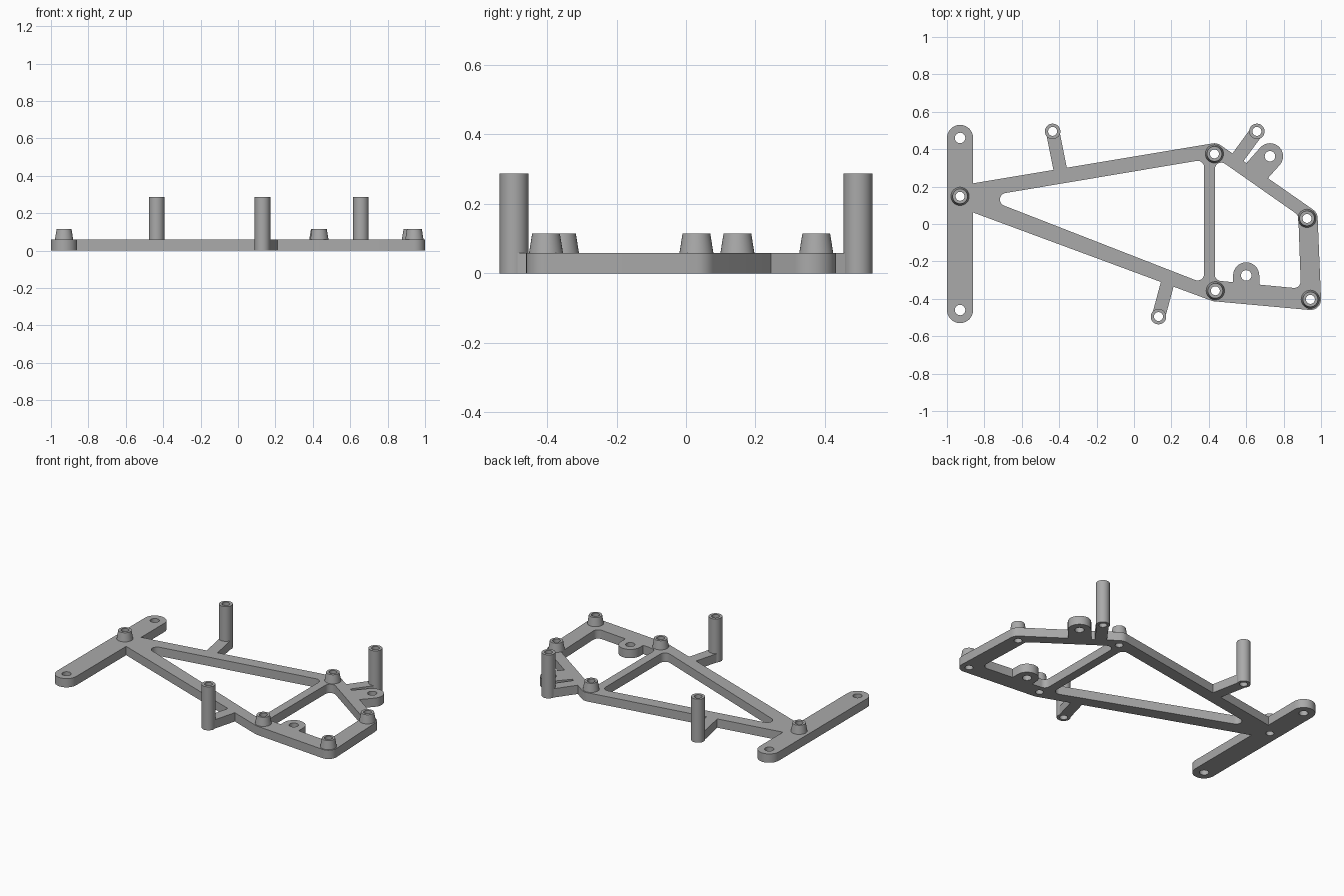
import bpy, bmesh, math
from mathutils import Vector
from mathutils.geometry import convex_hull_2d

old = bpy.data.objects.get("Cube")
if old:
    bpy.data.objects.remove(old, do_unlink=True)

grey = bpy.data.materials.new("plain grey")
grey.use_nodes = True
grey.diffuse_color = (0.4, 0.4, 0.4, 1)
grey.node_tree.nodes["Principled BSDF"].inputs["Base Color"].default_value = (0.4, 0.4, 0.4, 1)

T, BOSS_H, POST_H = 0.058, 0.114, 0.287   # plate, boss and post tops
BORE, SEG = 0.024, 32


def make(name, bm):
    bmesh.ops.recalc_face_normals(bm, faces=bm.faces[:])
    mesh = bpy.data.meshes.new(name)
    bm.to_mesh(mesh)
    bm.free()
    mesh.materials.append(grey)
    obj = bpy.data.objects.new(name, mesh)
    bpy.context.collection.objects.link(obj)
    return obj


def smooth(obj):
    bpy.ops.object.select_all(action='DESELECT')
    obj.select_set(True)
    bpy.context.view_layer.objects.active = obj
    bpy.ops.object.shade_smooth_by_angle(angle=math.radians(30))


def slab(name, centres, r, z0=0.0, z1=T):
    """Prism wrapped tightly around equal circles."""
    pts = [Vector((x + r * math.cos(a), y + r * math.sin(a)))
           for x, y in centres
           for a in (math.tau * i / SEG for i in range(SEG))]
    outline = [pts[i] for i in convex_hull_2d(pts)]
    bm = bmesh.new()
    face = bm.faces.new([bm.verts.new((p.x, p.y, z0)) for p in outline])
    top = bmesh.ops.extrude_face_region(bm, geom=[face])["geom"]
    bmesh.ops.translate(bm, vec=(0, 0, z1 - z0),
                        verts=[v for v in top if isinstance(v, bmesh.types.BMVert)])
    return make(name, bm)


def cutter(centres, r):
    return slab("cutter", centres, r, -0.1, 0.5)


def combine(base, tool, operation):
    """Apply a boolean and discard the tool."""
    tool.hide_render = True
    mod = base.modifiers.new("combine", 'BOOLEAN')
    mod.operation, mod.solver, mod.object = operation, 'EXACT', tool
    deps = bpy.context.evaluated_depsgraph_get()
    deps.update()
    mesh = bpy.data.meshes.new_from_object(base.evaluated_get(deps))
    base.modifiers.clear()
    base.data = mesh
    bpy.data.objects.remove(tool, do_unlink=True)


def tube(name, centre, z0, z1, r0, r1):
    """Bored round pillar, open where it meets the bore."""
    bm = bmesh.new()
    rings = []
    for r, z in ((BORE, z0), (r0, z0), (r1, z1), (BORE, z1)):
        rings.append([bm.verts.new((centre[0] + r * math.cos(math.tau * i / SEG),
                                    centre[1] + r * math.sin(math.tau * i / SEG), z))
                      for i in range(SEG)])
    for k in range(4):
        a, b = rings[k], rings[(k + 1) % 4]
        for i in range(SEG):
            j = (i + 1) % SEG
            bm.faces.new((a[i], a[j], b[j], b[i]))
    smooth(make(name, bm))


bosses = {"rear_bar_boss": (-0.93, 0.148), "upper_middle_boss": (0.43, 0.375),
          "upper_end_boss": (0.925, 0.03), "lower_end_boss": (0.943, -0.403),
          "lower_middle_boss": (0.435, -0.357)}
# Post centre, then the root of its arm on the frame
posts = {"left_post": ((-0.435, 0.495), (-0.39, 0.27)),
         "front_post": ((0.131, -0.495), (0.185, -0.295)),
         "back_post": ((0.657, 0.495), (0.54, 0.335))}
# Eyelet centre, then its root
eyelets = [((0.6, -0.275), (0.6, -0.34)), ((0.727, 0.362), (0.66, 0.287))]
bar_ends = [(-0.93, 0.46), (-0.93, -0.46)]

# Main frame with its two rounded openings
frame = slab("frame_plate", bosses.values(), 0.057)
combine(frame, cutter([(-0.682, 0.131), (0.34, 0.303), (0.34, -0.267)], 0.035), 'DIFFERENCE')
combine(frame, cutter([(0.467, 0.293), (0.844, 0.029), (0.856, -0.307), (0.467, -0.27)], 0.035),
        'DIFFERENCE')

# Crossbar, eyelets and post arms
combine(frame, slab("crossbar", bar_ends, 0.07), 'UNION')
for pair in eyelets:
    combine(frame, slab("eyelet", pair, 0.07), 'UNION')
for pair in posts.values():
    combine(frame, slab("arm", pair, 0.036), 'UNION')

# Seats for the posts and through holes
for centre, root in posts.values():
    combine(frame, cutter([centre], 0.0415), 'DIFFERENCE')
for centre in bar_ends + [e[0] for e in eyelets]:
    combine(frame, cutter([centre], 0.028), 'DIFFERENCE')
for centre in bosses.values():
    combine(frame, cutter([centre], BORE), 'DIFFERENCE')
smooth(frame)

# Tapered bosses and tall posts
for name, centre in bosses.items():
    tube(name, centre, T, BOSS_H, 0.049, 0.04)
for name, (centre, root) in posts.items():
    tube(name, centre, 0.0, POST_H, 0.0415, 0.0415)
